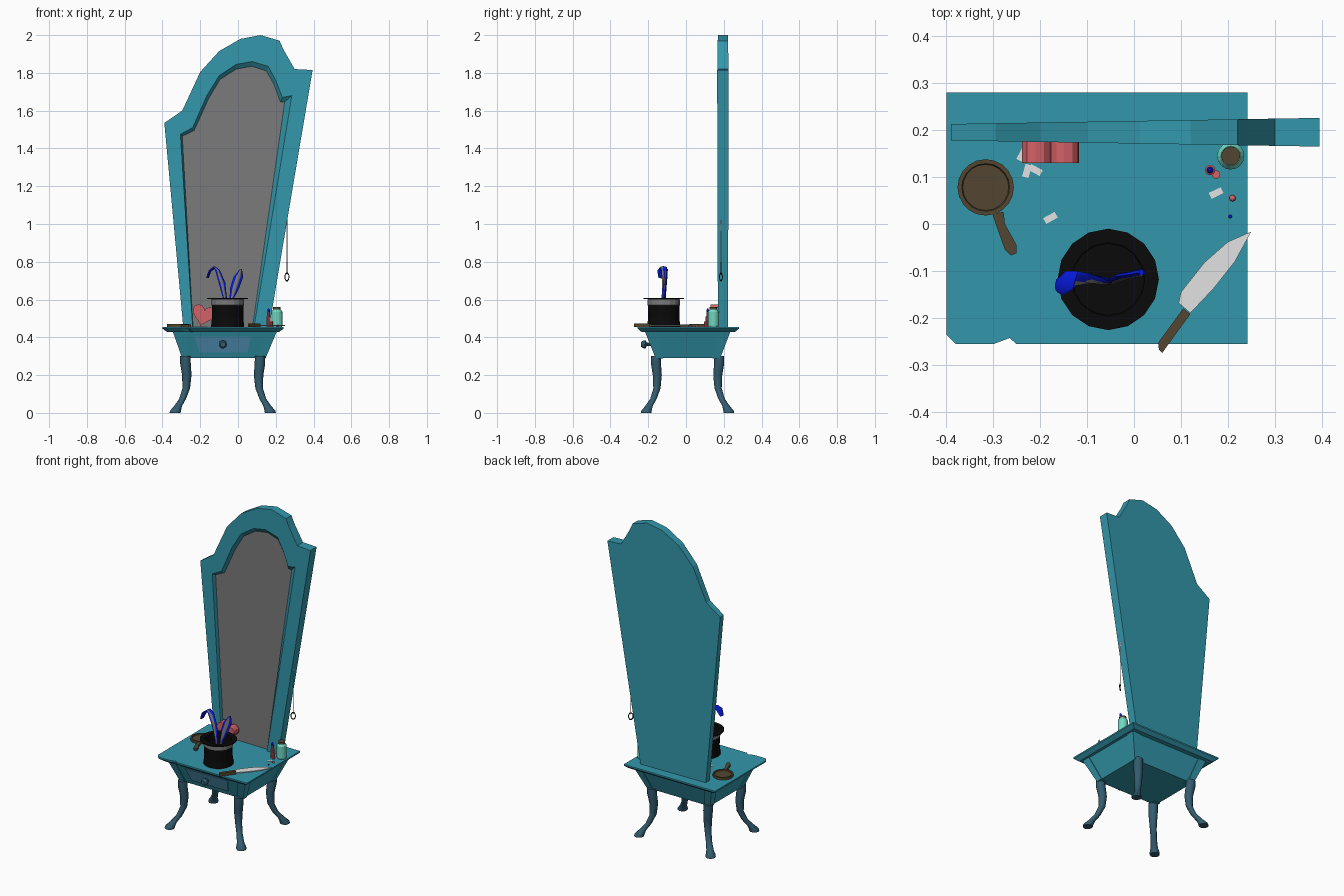
import bpy, bmesh
from math import sin, cos, pi, radians
from mathutils import Vector

cube = bpy.data.objects.get("Cube")
if cube:
    bpy.data.objects.remove(cube, do_unlink=True)


def material(name, r, g, b):
    col = [(c / 255) ** 2.2 for c in (r, g, b)] + [1]
    m = bpy.data.materials.new(name)
    m.use_nodes = True
    m.diffuse_color = col
    m.node_tree.nodes["Principled BSDF"].inputs["Base Color"].default_value = col
    return m


TEAL = material("teal paint", 54, 150, 170)
SLATE = material("slate blue wood", 54, 92, 110)
DRAWER = material("drawer blue", 84, 150, 186)
GREY = material("grey glass", 122, 122, 122)
BLACK = material("black felt", 18, 18, 18)
BLUE = material("bright blue", 16, 32, 225)
PINK = material("rose pink", 212, 98, 104)
MINT = material("mint glass", 112, 214, 190)
BROWN = material("dark brown", 84, 72, 52)
WHITE = material("off white", 225, 225, 225)


def loft(name, rings, mat, cap_mat=None, caps=True, smooth=False):
    """Skin a list of equal-length point rings, closing both ends."""
    bm = bmesh.new()
    vs = [[bm.verts.new(p) for p in ring] for ring in rings]
    n = len(vs[0])
    for a, b in zip(vs, vs[1:]):
        for i in range(n):
            j = (i + 1) % n
            bm.faces.new((a[i], a[j], b[j], b[i]))
    if caps:
        bm.faces.new(vs[0])
        end = bm.faces.new(vs[-1])
        end.material_index = 1 if cap_mat else 0
        bmesh.ops.recalc_face_normals(bm, faces=bm.faces)
    me = bpy.data.meshes.new(name)
    bm.to_mesh(me)
    bm.free()
    me.materials.append(mat)
    if cap_mat:
        me.materials.append(cap_mat)
    ob = bpy.data.objects.new(name, me)
    bpy.context.collection.objects.link(ob)
    if smooth:
        bpy.ops.object.select_all(action='DESELECT')
        ob.select_set(True)
        bpy.context.view_layer.objects.active = ob
        bpy.ops.object.shade_smooth_by_angle(angle=radians(50))
    return ob


def circle(x, y, z, r, n):
    return [(x + r * cos(2 * pi * i / n), y + r * sin(2 * pi * i / n), z) for i in range(n)]


def lathe(name, x, y, profile, mat, n=16, **kw):
    return loft(name, [circle(x, y, z, r, n) for r, z in profile], mat, **kw)


def prism(name, outline, z0, z1, mat):
    return loft(name, [[(x, y, z) for x, y in outline] for z in (z0, z1)], mat)


def rect(x0, x1, y0, y1, z):
    return [(x0, y0, z), (x1, y0, z), (x1, y1, z), (x0, y1, z)]


TOP = 0.455

# Mirror: leaning outline, bevelled recess and glass
outer = [(-.29, TOP), (.165, TOP), (.395, 1.815), (.30, 1.82), (.24, 1.925), (.22, 1.97),
         (.12, 2), (.013, 1.98), (-.10, 1.915), (-.20, 1.805), (-.295, 1.6), (-.39, 1.535)]
inner = [(-.24, TOP), (.085, TOP), (.285, 1.68), (.235, 1.67), (.20, 1.76), (.16, 1.835),
         (.075, 1.86), (-.01, 1.845), (-.10, 1.785), (-.165, 1.68), (-.24, 1.51), (-.305, 1.475)]
glass = [(-.238, TOP), (.077, TOP), (.247, 1.645), (.225, 1.645), (.19, 1.74), (.15, 1.81),
         (.075, 1.835), (-.01, 1.82), (-.095, 1.765), (-.155, 1.665), (-.232, 1.495), (-.295, 1.465)]


def front(points, depth):
    return [(x, .1715 - .0166 * x + depth, z) for x, z in points]


back = [(x, .2195 + .0166 * x, z) for x, z in outer]
loft("mirror", [back, front(outer, 0), front(inner, 0), front(glass, .02)], TEAL, cap_mat=GREY)

# Table top with a chipped corner and edge
edge = [(-.4, -.235), (-.38, -.256), (-.3, -.256), (-.265, -.243), (-.25, -.256),
        (.242, -.256), (.242, .28), (-.4, .28)]
cx, cy = -.079, .012
under = [(cx + (x - cx) * .92, cy + (y - cy) * .92, .428) for x, y in edge]
loft("table_top", [under] + [[(x, y, z) for x, y in edge] for z in (.446, TOP)], TEAL)

# Tapered apron with corner posts
low, high = (-.29, .14, -.155, .175), (-.34, .2, -.212, .23)
loft("apron", [rect(*low, .29), rect(*high, .43)], TEAL)
for side, ix, sx in (("right", 0, 1), ("left", 1, -1)):
    for end, iy, sy in (("front", 2, 1), ("back", 3, -1)):
        rings = []
        for box, z, w in ((low, .287, .04), (high, .43, .055)):
            x, y = box[ix] - sx * .005, box[iy] - sy * .005
            rings.append(rect(x, x + sx * w, y, y + sy * w, z))
        loft(f"{end}_{side}_post", rings, TEAL)

        # Curved leg with flared foot
        steps = ((.30, .198, .168, .027), (.26, .197, .167, .028), (.20, .190, .160, .025),
                 (.13, .193, .162, .020), (.075, .212, .180, .018), (.035, .237, .205, .021),
                 (.012, .250, .217, .029), (0, .252, .219, .029))
        rings = [circle(-.081 - sx * dx, .008 - sy * dy, z, r, 10) for z, dx, dy, r in steps]
        loft(f"{end}_{side}_leg", rings, SLATE, smooth=True)


# Drawer front and knob
def apron_y(z):
    return -.155 - .057 * (z - .29) / .14


def drawer_ring(out):
    corners = ((-.205, .32), (.05, .32), (.07, .405), (-.23, .405))
    return [(x, apron_y(z) - out, z) for x, z in corners]


loft("drawer", [drawer_ring(-.01), drawer_ring(.005)], DRAWER)
knob = ((.008, -.175), (.009, -.207), (.022, -.214), (.022, -.226), (.014, -.237))
loft("drawer_knob", [[(-.08 + x, y, .363 + z) for x, z, _ in circle(0, 0, 0, r, 10)]
                     for r, y in knob], SLATE)

# Upturned hat with band
hx, hy = -.055, -.118
lathe("hat", hx, hy, [(.088, TOP), (.083, .50), (.084, .602), (.108, .602), (.108, .608),
                      (.078, .608), (.076, .49)], BLACK)
lathe("hat_band", hx, hy, [(.084, .568), (.0865, .57), (.0865, .6), (.084, .602)],
      GREY, caps=False)


# Rabbit ears: flattened lofts with a grey lining
def ear(name, stations):
    pts = [Vector(s[:3]) for s in stations]
    for part, k, thick, shift, mat in (("", 1, .007, 0, BLUE), ("_lining", .55, .005, -.004, GREY)):
        rings = []
        for i, (p, s) in enumerate(zip(pts, stations)):
            tangent = pts[min(i + 1, len(pts) - 1)] - pts[max(i - 1, 0)]
            wide = Vector((cos(s[4]), sin(s[4]), 0))
            flat = tangent.cross(wide).normalized()
            rings.append([p + Vector((0, shift, 0)) + wide * s[3] * k * cos(a) + flat * thick * sin(a)
                          for a in (pi / 4 * j for j in range(8))])
        loft(name + part, rings, mat, smooth=True)


ear("left_ear", [(-.045, -.12, .5, .008, 0), (-.035, -.115, .6, .010, 0),
                 (-.018, -.11, .66, .024, .1), (.002, -.106, .72, .026, .15),
                 (.016, -.103, .762, .005, .15)])
ear("right_ear", [(-.06, -.12, .5, .008, 0), (-.068, -.12, .6, .010, 0),
                  (-.085, -.118, .69, .018, .2), (-.108, -.118, .755, .018, .8),
                  (-.125, -.12, .77, .02, 1.3), (-.148, -.126, .752, .026, 1.5),
                  (-.162, -.13, .715, .016, 1.5)])

# Hand mirror
lathe("hand_mirror", -.316, .078, [(.06, TOP), (.06, .47), (.051, .47), (.049, .464)], BROWN, n=20)
prism("hand_mirror_handle", [(-.302, .022), (-.278, .026), (-.275, 0), (-.25, -.045), (-.25, -.062),
                             (-.262, -.067), (-.275, -.055), (-.293, -.005)], TOP, .468, BROWN)

# Knife
prism("knife_blade", [(.095, -.168), (.10, -.145), (.15, -.082), (.2, -.038), (.25, -.016),
                      (.215, -.08), (.17, -.137), (.12, -.19)], .46, .465, WHITE)
prism("knife_handle", [(.052, -.252), (.105, -.18), (.12, -.192), (.075, -.254),
                       (.06, -.275), (.053, -.268)], TOP, .474, BROWN)

# Heart-shaped box leaning on the glass
heart = []
for i in range(24):
    t = 2 * pi * i / 24
    hx2 = .0039 * 16 * sin(t) ** 3
    hz = .0039 * (13 * cos(t) - 5 * cos(2 * t) - 2 * cos(3 * t) - cos(4 * t))
    heart.append((-.182 + hx2 * .97 + hz * .25, .521 + hz * .97 - hx2 * .25))
loft("heart_box", [[(x, y, z) for x, z in heart] for y in (.13, .18)], PINK)

# Jar, lipstick and beads
lathe("jar", .206, .145, [(.026, TOP), (.029, .462), (.029, .535), (.021, .547)], MINT)
lathe("jar_lid", .206, .145, [(.02, .547), (.02, .56)], BROWN)
lathe("lipstick", .162, .115, [(.011, TOP), (.011, .51), (.008, .512), (.008, .535)], PINK, n=10)
lathe("lipstick_tip", .162, .115, [(.007, .535), (.007, .545), (.003, .552)], BLUE, n=10)
lathe("lipstick_cap", .175, .105, [(.009, TOP), (.009, .485)], PINK, n=10)
for name, x, y, r, mat in (("pink_bead", .21, .055, .007, PINK), ("blue_bead", .205, .016, .004, BLUE)):
    bpy.ops.mesh.primitive_uv_sphere_add(segments=10, ring_count=6, radius=r, location=(x, y, TOP + r))
    bpy.context.object.name = name
    bpy.context.object.data.materials.append(mat)

# Scattered paper cards
for x, y, a in ((-.178, .013, .5), (-.228, .113, 1.3), (-.21, .115, -.5), (-.238, .148, 1.1), (.175, .066, .45)):
    card = [(x + u * cos(a) - v * sin(a), y + u * sin(a) + v * cos(a))
            for u, v in ((-.014, -.007), (.014, -.007), (.014, .007), (-.014, .007))]
    prism("paper_card", card, TOP, .458, WHITE)

# Hanging cord with ring
for name, z0, z1, mat in (("cord_lower", .733, .8, BROWN), ("cord_middle", .8, 1, WHITE),
                          ("cord_upper", 1, 1.055, PINK)):
    lathe(name, .259, .185, [(.0025, z0), (.0025, z1)], mat, n=6)
bpy.ops.mesh.primitive_torus_add(major_segments=16, minor_segments=6, major_radius=.013, minor_radius=.0025,
                                 location=(.259, .185, .72), rotation=(pi / 2, 0, .6))
bpy.context.object.name = "cord_ring"
bpy.context.object.scale.y = 1.6
bpy.context.object.data.materials.append(BLACK)
